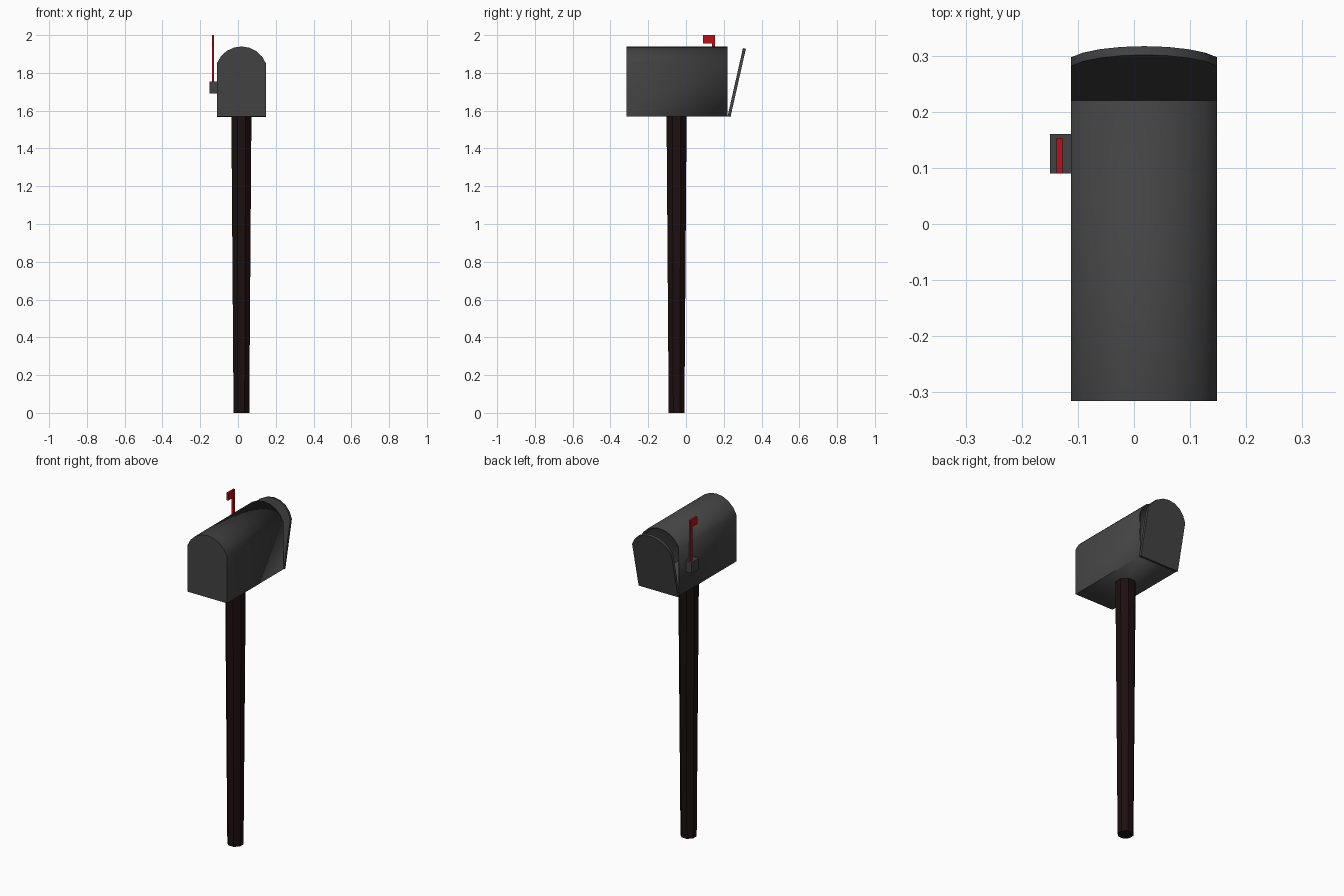
import bpy, bmesh, math
from mathutils import Matrix

if "Cube" in bpy.data.objects:
    bpy.data.objects.remove(bpy.data.objects["Cube"])

CX = 0.018            # the box and post sit slightly right of centre
HALF, WALL, TOP = 0.13, 0.28, 0.37


def paint(name, rgb):
    m = bpy.data.materials.new(name)
    m.diffuse_color = (*rgb, 1)
    m.use_nodes = True
    m.node_tree.nodes["Principled BSDF"].inputs["Base Color"].default_value = m.diffuse_color
    return m


DARK = paint("dark_metal", (0.055, 0.055, 0.055))
WOOD = paint("dark_wood", (0.012, 0.005, 0.005))
RED = paint("red_paint", (0.5, 0.005, 0.01))


def finish(name, bm, mat, smooth=False):
    bmesh.ops.recalc_face_normals(bm, faces=bm.faces)
    me = bpy.data.meshes.new(name)
    bm.to_mesh(me)
    bm.free()
    ob = bpy.data.objects.new(name, me)
    bpy.context.collection.objects.link(ob)
    me.materials.append(mat)
    if smooth:
        bpy.ops.object.select_all(action='DESELECT')
        ob.select_set(True)
        bpy.context.view_layer.objects.active = ob
        bpy.ops.object.shade_smooth_by_angle(angle=math.radians(30))
    return ob


def prism(outline, y0, y1, back_cap=True):
    """Extrude an xz outline along y."""
    bm = bmesh.new()
    a = [bm.verts.new((x, y0, z)) for x, z in outline]
    b = [bm.verts.new((x, y1, z)) for x, z in outline]
    bm.faces.new(a)
    if back_cap:
        bm.faces.new(b)
    n = len(a)
    for i in range(n):
        j = (i + 1) % n
        bm.faces.new((a[i], a[j], b[j], b[i]))
    return bm


def box(name, x, y, z, mat):
    outline = [(x[0], z[0]), (x[1], z[0]), (x[1], z[1]), (x[0], z[1])]
    return finish(name, prism(outline, *y), mat)


# Arched outline shared by body and door, standing on z = 0
rise = TOP - WALL
rad = (HALF ** 2 + rise ** 2) / (2 * rise)
sweep = math.asin(HALF / rad)
arch = [(-HALF, 0), (HALF, 0)]
for i in range(9):
    t = sweep * (1 - i / 4)
    arch.append((rad * math.sin(t), TOP - rad + rad * math.cos(t)))

# Hollow body, open at the back where the door hangs
body = finish("mailbox_body", prism(arch, -0.315, 0.22, False), DARK, True)
body.location = (CX, 0, 1.57)
shell = body.modifiers.new("wall", 'SOLIDIFY')
shell.thickness = 0.008
shell.offset = -1
shell.use_even_offset = True

# Door, hinged at the bottom edge and left ajar
bm = prism(arch, 0, 0.016)
bmesh.ops.rotate(bm, verts=bm.verts, matrix=Matrix.Rotation(math.radians(-12.7), 3, 'X'))
door = finish("door", bm, DARK, True)
door.location = (CX, 0.22, 1.57)

# Octagonal post, a little wider at the top
bm = bmesh.new()
bmesh.ops.create_cone(bm, cap_ends=True, segments=8, radius1=0.045, radius2=0.0575, depth=1.572)
bmesh.ops.rotate(bm, verts=bm.verts, matrix=Matrix.Rotation(math.pi / 8, 3, 'Z'))
post = finish("post", bm, WOOD)
post.location = (CX, -0.05, 0.786)

# Flag bracket and L-shaped red flag on the left side
box("flag_bracket", (-0.15, -0.111), (0.09, 0.16), (1.69, 1.755), DARK)
box("flag_pole", (-0.138, -0.127), (0.137, 0.153), (1.75, 2.0), RED)
box("flag", (-0.138, -0.127), (0.09, 0.137), (1.955, 2.0), RED)
